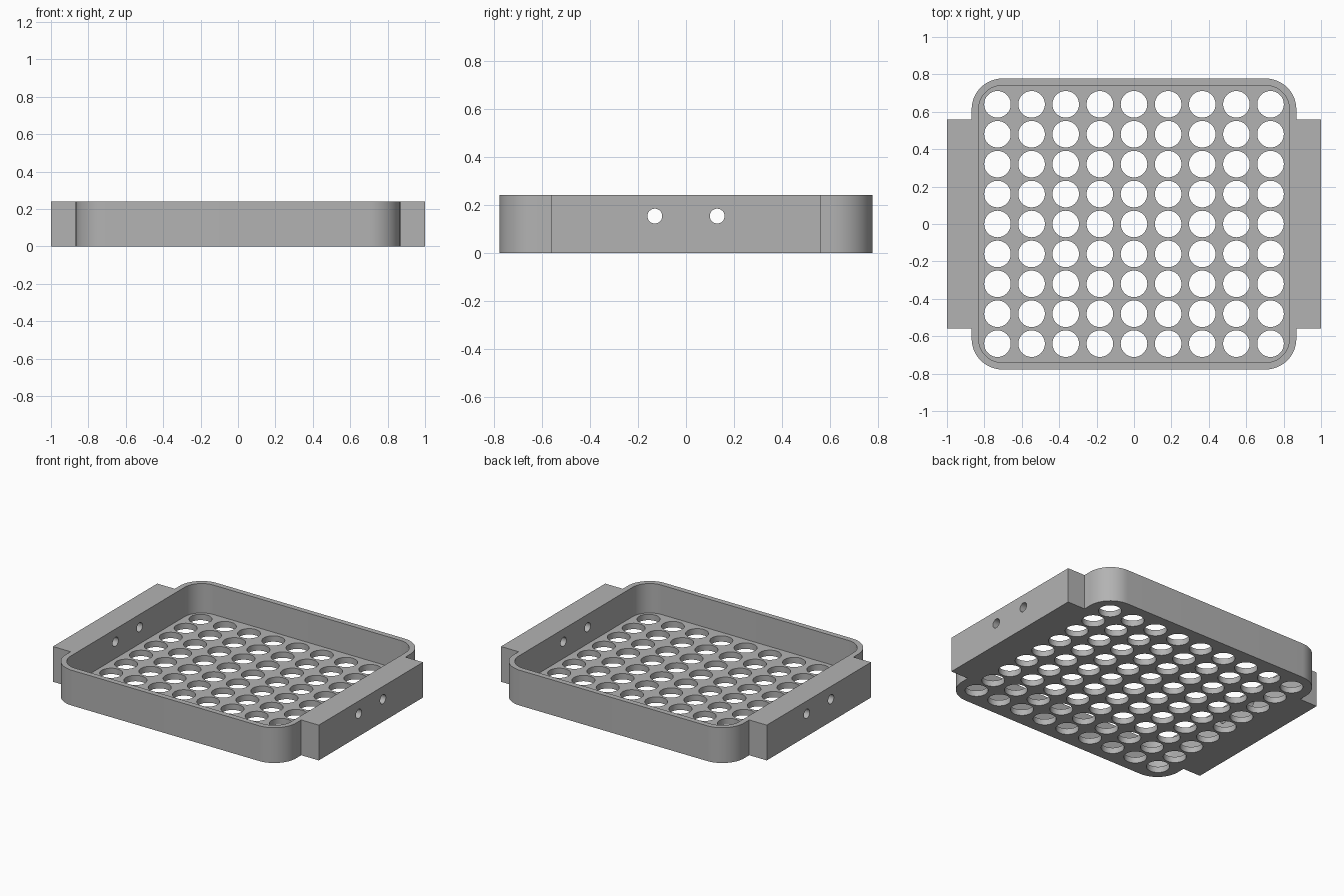
import bpy
import bmesh
from math import sin, cos, pi, radians
from mathutils import Matrix

# Remove the default cube
cube = bpy.data.objects.get("Cube")
if cube:
    bpy.data.objects.remove(cube, do_unlink=True)

HEIGHT, FLOOR = 0.24, 0.04

grey = bpy.data.materials.new("plain grey")
grey.use_nodes = True
grey.diffuse_color = (0.45, 0.45, 0.45, 1)
grey.node_tree.nodes["Principled BSDF"].inputs["Base Color"].default_value = grey.diffuse_color


def make_object(name, bm):
    mesh = bpy.data.meshes.new(name)
    bmesh.ops.recalc_face_normals(bm, faces=bm.faces)
    bm.to_mesh(mesh)
    bm.free()
    obj = bpy.data.objects.new(name, mesh)
    bpy.context.collection.objects.link(obj)
    mesh.materials.append(grey)
    return obj


def rounded_prism(name, half_x, half_y, radius, bottom, top, steps=16):
    """Rounded rectangle, extruded upward."""
    bm = bmesh.new()
    verts = []
    for k, (sx, sy) in enumerate([(1, 1), (-1, 1), (-1, -1), (1, -1)]):
        for i in range(steps + 1):
            a = (k + i / steps) * pi / 2
            verts.append(bm.verts.new((sx * (half_x - radius) + radius * cos(a),
                                       sy * (half_y - radius) + radius * sin(a), bottom)))
    face = bm.faces.new(verts)
    ext = bmesh.ops.extrude_face_region(bm, geom=[face])["geom"]
    bmesh.ops.translate(bm, vec=(0, 0, top - bottom),
                        verts=[v for v in ext if isinstance(v, bmesh.types.BMVert)])
    return make_object(name, bm)


def cylinders(name, matrices, radius, depth, sides):
    bm = bmesh.new()
    for m in matrices:
        bmesh.ops.create_cone(bm, cap_ends=True, segments=sides, radius1=radius,
                              radius2=radius, depth=depth, matrix=m)
    return make_object(name, bm)


def combine(target, tool, operation):
    """Apply a boolean and discard the tool object."""
    mod = target.modifiers.new(operation, 'BOOLEAN')
    mod.operation, mod.object, mod.solver = operation, tool, 'EXACT'
    bpy.context.view_layer.objects.active = target
    bpy.ops.object.modifier_apply(modifier=mod.name)
    bpy.data.objects.remove(tool, do_unlink=True)


# Tray body with rounded corners
tray = rounded_prism("perforated_tray", 0.868, 0.778, 0.165, 0, HEIGHT)

# Mounting block across both sides, flush with the rim
bm = bmesh.new()
bmesh.ops.create_cube(bm, size=1, matrix=Matrix.Translation((0, 0, HEIGHT / 2))
                      @ Matrix.Diagonal((2, 1.12, HEIGHT, 1)))
combine(tray, make_object("side_blocks", bm), 'UNION')

# Open cavity
combine(tray, rounded_prism("cavity", 0.831, 0.741, 0.128, FLOOR, HEIGHT + 0.1), 'DIFFERENCE')

# Grid of drain holes in the floor
grid = [Matrix.Translation((0.1825 * i, 0.16 * j, FLOOR / 2))
        for i in range(-4, 5) for j in range(-4, 5)]
combine(tray, cylinders("drain_holes", grid, 0.071, 0.1, 48), 'DIFFERENCE')

# Two screw holes through each side block
bores = [Matrix.Translation((0, y, 0.153)) @ Matrix.Rotation(pi / 2, 4, 'Y')
         for y in (-0.13, 0.13)]
combine(tray, cylinders("screw_holes", bores, 0.031, 2.2, 32), 'DIFFERENCE')

# Smooth the round walls, keep the edges sharp
bpy.ops.object.select_all(action='DESELECT')
tray.select_set(True)
bpy.context.view_layer.objects.active = tray
bpy.ops.object.shade_smooth_by_angle(angle=radians(30))
